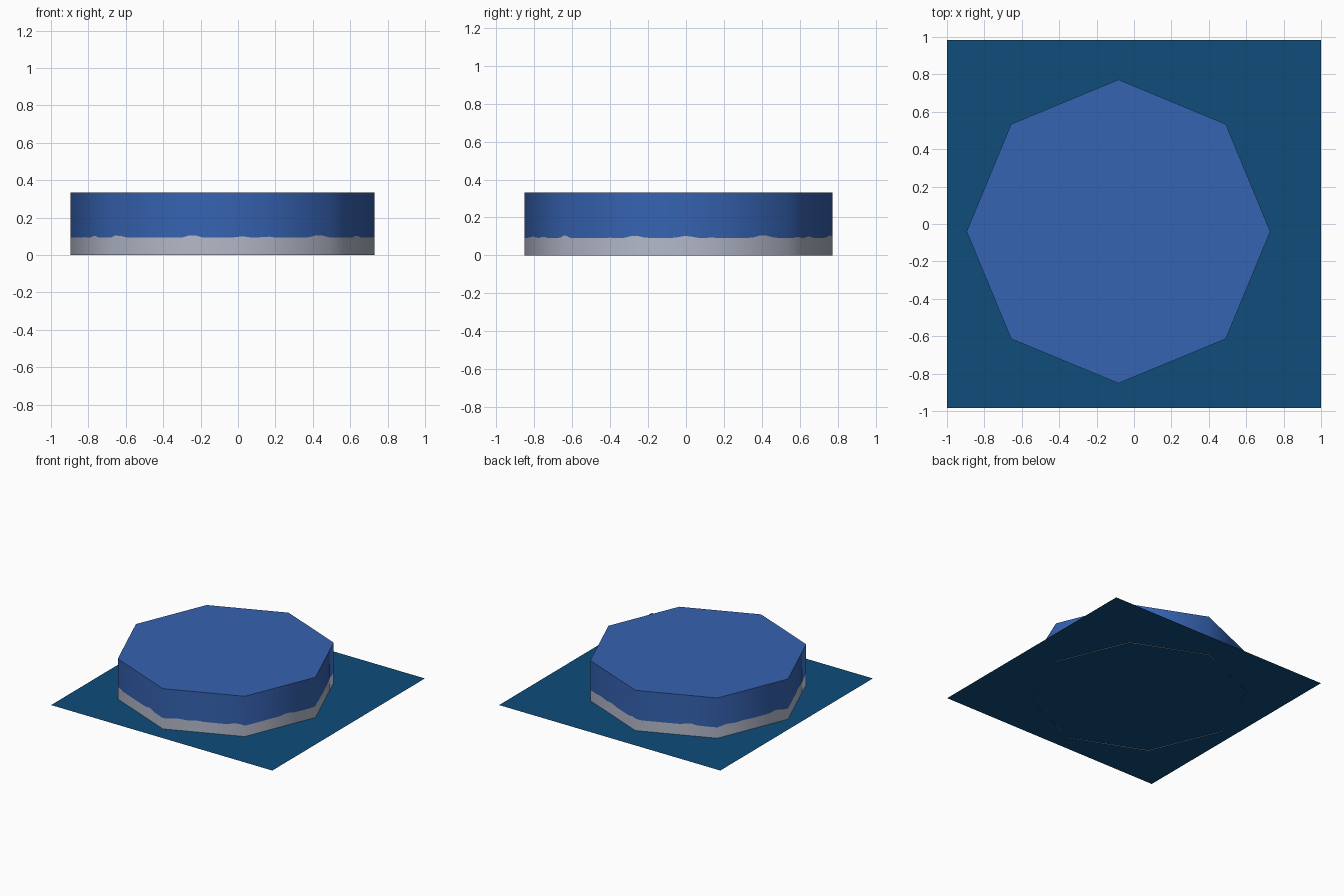
import bpy
import math
from mathutils import Vector

cube = bpy.data.objects.get("Cube")
if cube:
    bpy.data.objects.remove(cube, do_unlink=True)


def make_material(name, color):
    mat = bpy.data.materials.new(name)
    mat.use_nodes = True
    mat.diffuse_color = color
    mat.node_tree.nodes["Principled BSDF"].inputs["Base Color"].default_value = color
    return mat


def make_object(name, verts, faces, materials):
    mesh = bpy.data.meshes.new(name)
    mesh.from_pydata(verts, [], faces)
    for mat in materials:
        mesh.materials.append(mat)
    obj = bpy.data.objects.new(name, mesh)
    bpy.context.collection.objects.link(obj)
    return obj


blue = make_material("blue paint", (0.037, 0.125, 0.445, 1))
grey = make_material("pale grey", (0.46, 0.49, 0.59, 1))
sea = make_material("deep sea blue", (0.0044, 0.074, 0.195, 1))

SIDES, STEPS = 8, 16
RADIUS, HEIGHT = 0.812, 0.333
CENTRE = Vector((-0.083, -0.04, 0))

# Octagon outline, each side divided so the paint edge can ripple
corners = [Vector((math.cos(math.tau * i / SIDES), math.sin(math.tau * i / SIDES), 0))
           for i in range(SIDES)]
outline = [corners[i].lerp(corners[(i + 1) % SIDES], s / STEPS)
           for i in range(SIDES) for s in range(STEPS)]
count = len(outline)


def paint_edge(i):
    t = math.tau * i / count
    wave = math.sin(13 * t) + 0.7 * math.sin(21 * t + 1) + 0.4 * math.sin(34 * t)
    return 0.092 + 0.007 * max(0, wave)


# Drum: grey foot band, blue wall above it, blue lid, open underneath
verts = []
for level in (lambda i: 0, paint_edge, lambda i: HEIGHT):
    verts += [CENTRE + p * RADIUS + Vector((0, 0, level(i))) for i, p in enumerate(outline)]
faces = [(r * count + i, r * count + (i + 1) % count,
          (r + 1) * count + (i + 1) % count, (r + 1) * count + i)
         for r in range(2) for i in range(count)]
faces.append(tuple(range(2 * count, 3 * count)))
drum = make_object("octagonal_drum", verts, faces, [blue, grey])

# Colour by band; soft normals round the wall, flat lid
normals = []
for poly in drum.data.polygons:
    poly.use_smooth = True
    poly.material_index = 1 if poly.index < count else 0
    lid = poly.normal.z > 0.9
    for v in poly.vertices:
        normals.append(Vector((0, 0, 1)) if lid else outline[v % count].normalized())
drum.data.normals_split_custom_set(normals)

# Flat ground sheet
w, d, z = 1.0, 0.985, 0.004
make_object("ground_sheet", [(-w, -d, z), (w, -d, z), (w, d, z), (-w, d, z)],
            [(0, 1, 2, 3)], [sea])
